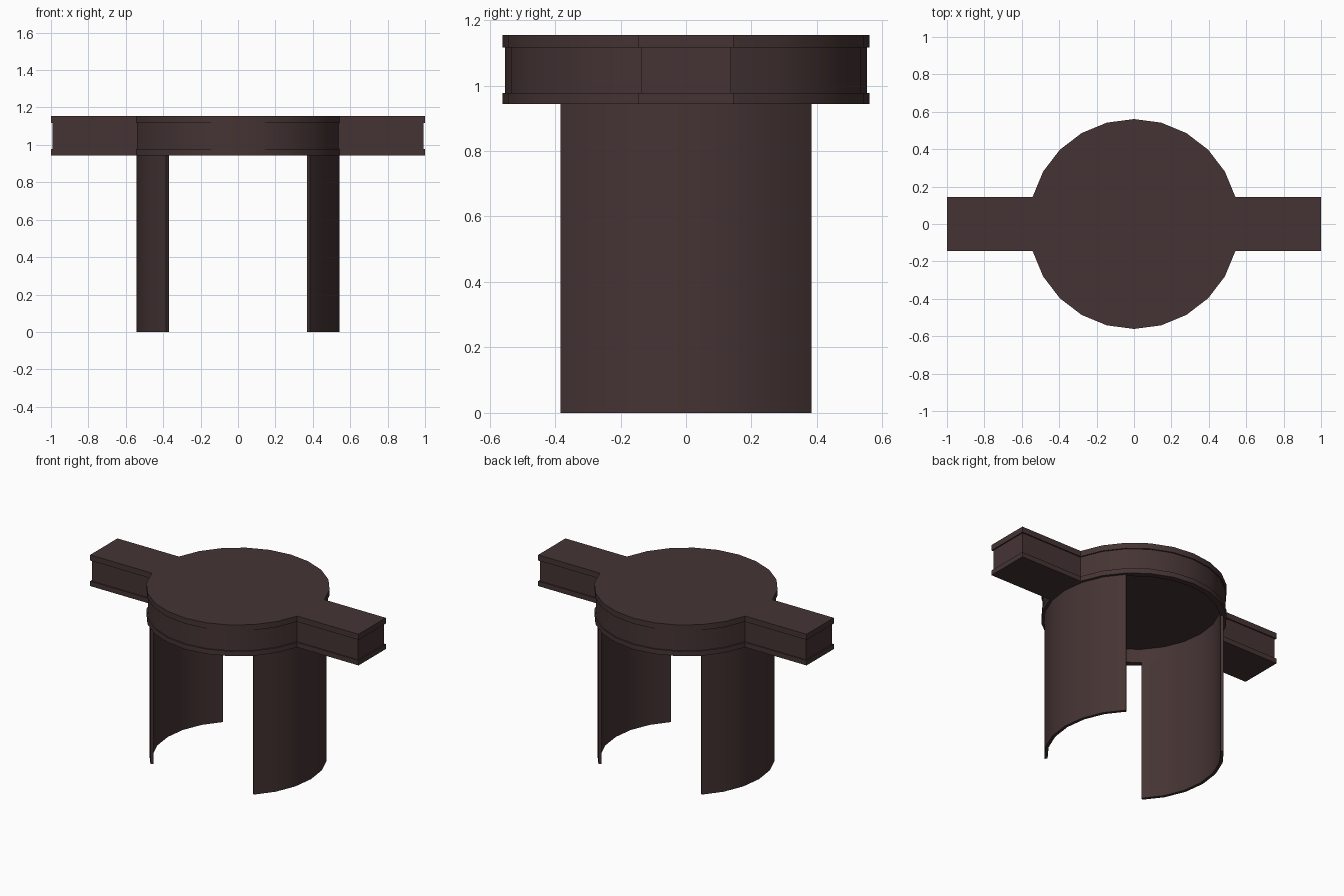
import bpy, bmesh
from math import sin, cos, radians

if "Cube" in bpy.data.objects:
    bpy.data.objects.remove(bpy.data.objects["Cube"])

R, STEP = 0.561, 15            # disc radius, degrees per side
R_IN, R_LEG = 0.523, 0.543     # inner and outer radius of the curved legs
Z_RIM, Z_RECESS = 0.944, 1.035

mat = bpy.data.materials.new("dark_brown")
mat.diffuse_color = (0.06, 0.034, 0.034, 1)
mat.use_nodes = True
mat.node_tree.nodes["Principled BSDF"].inputs["Base Color"].default_value = mat.diffuse_color


def finish(name, bm):
    bmesh.ops.recalc_face_normals(bm, faces=bm.faces)
    me = bpy.data.meshes.new(name)
    bm.to_mesh(me)
    bm.free()
    ob = bpy.data.objects.new(name, me)
    bpy.context.collection.objects.link(ob)
    me.materials.append(mat)
    bpy.ops.object.select_all(action='DESELECT')
    ob.select_set(True)
    bpy.context.view_layer.objects.active = ob
    bpy.ops.object.shade_smooth_by_angle(angle=radians(28))
    return ob


def arc(r, a0, a1):
    return [(r * cos(radians(a)), r * sin(radians(a))) for a in range(a0, a1 + 1, STEP)]


def outline(d):
    """Disc with two straight arms, inset by d."""
    h = R * sin(radians(15)) - d
    x = (R * cos(radians(7.5)) - d - h * sin(radians(22.5))) / cos(radians(22.5))
    half = [(1 - d, h), (x, h)] + arc(R - d, 30, 150) + [(-x, h), (d - 1, h)]
    return half + [(-px, -py) for px, py in half]


def ring(bm, pts, z):
    return [bm.verts.new((x, y, z)) for x, y in pts]


def bridge(bm, a, b):
    n = len(a)
    for i in range(n):
        j = (i + 1) % n
        bm.faces.new((a[i], a[j], b[j], b[i]))


# Cap with arms: lower flange, inset web, upper flange
bm = bmesh.new()
d = 0.008
rings = [ring(bm, outline(o), z) for o, z in
         [(0, Z_RIM), (0, 0.977), (d, 0.977), (d, 1.116), (0, 1.116), (0, 1.154)]]
for a, b in zip(rings, rings[1:]):
    bridge(bm, a, b)
bm.faces.new(rings[-1])

# Round recess under the cap
low = ring(bm, arc(R_IN, 0, 345), Z_RIM)
high = ring(bm, arc(R_IN, 0, 345), Z_RECESS)
bridge(bm, low, high)
bm.faces.new(high)
rim = [e for loop in (rings[0], low) for e in
       (bm.edges.get((loop[i - 1], loop[i])) for i in range(len(loop)))]
bmesh.ops.triangle_fill(bm, edges=rim, use_beauty=True, normal=(0, 0, -1))
finish("cap_with_arms", bm)

# Two curved legs, a quarter turn each
for name, a0 in (("right_leg", -45), ("left_leg", 135)):
    bm = bmesh.new()
    pts = list(zip(arc(R_LEG, a0, a0 + 90), arc(R_IN, a0, a0 + 90)))
    sections = [[bm.verts.new((*p, z)) for p, z in
                 ((o, 0), (o, Z_RIM), (i, Z_RIM), (i, 0))] for o, i in pts]
    for a, b in zip(sections, sections[1:]):
        bridge(bm, a, b)
    bm.faces.new(sections[0])
    bm.faces.new(sections[-1])
    finish(name, bm)
